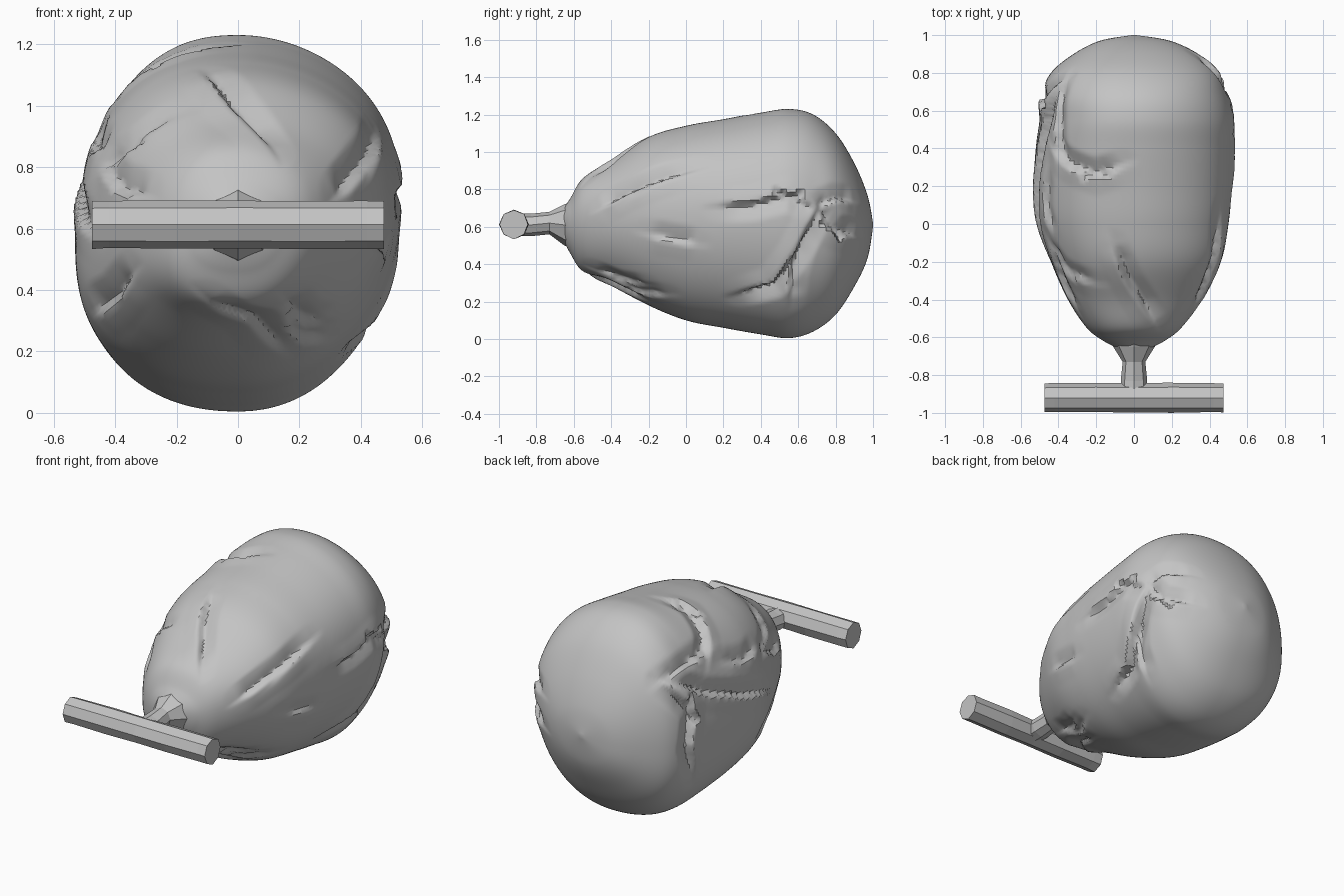
import bpy
import bmesh
import math
import random
from mathutils import Vector
from mathutils.bvhtree import BVHTree

random.seed(4)
cube = bpy.data.objects.get("Cube")
if cube:
    bpy.data.objects.remove(cube, do_unlink=True)

grey = bpy.data.materials.new("plain grey")
grey.use_nodes = True
grey.diffuse_color = (0.55, 0.55, 0.55, 1)
grey.node_tree.nodes["Principled BSDF"].inputs["Base Color"].default_value = grey.diffuse_color


def loft(rings):
    """Skin a list of closed rings and cap both ends."""
    bm = bmesh.new()
    loops = [[bm.verts.new(p) for p in ring] for ring in rings]
    count = len(loops[0])
    for first, second in zip(loops, loops[1:]):
        for i in range(count):
            j = (i + 1) % count
            bm.faces.new((first[i], first[j], second[j], second[i]))
    bm.faces.new(loops[0])
    bm.faces.new(loops[-1])
    bmesh.ops.recalc_face_normals(bm, faces=bm.faces)
    bm.normal_update()
    return bm


def finish(bm, name, smooth_angle=None):
    mesh = bpy.data.meshes.new(name)
    bm.to_mesh(mesh)
    bm.free()
    mesh.materials.append(grey)
    obj = bpy.data.objects.new(name, mesh)
    bpy.context.collection.objects.link(obj)
    if smooth_angle:
        bpy.ops.object.select_all(action="DESELECT")
        obj.select_set(True)
        bpy.context.view_layer.objects.active = obj
        bpy.ops.object.shade_smooth_by_angle(angle=math.radians(smooth_angle))
    return obj


# Sack outline: y, top, bottom, low x, high x
outline = [
    (-.66, .69, .54, -.08, .08), (-.62, .75, .46, -.16, .16),
    (-.55, .86, .36, -.25, .25), (-.4, .95, .29, -.35, .36),
    (-.2, 1.08, .18, -.44, .46), (0, 1.14, .1, -.51, .5),
    (.2, 1.175, .06, -.53, .52), (.4, 1.21, .025, -.52, .53),
    (.55, 1.23, .005, -.5, .53), (.68, 1.2, .04, -.49, .5),
    (.8, 1.1, .13, -.44, .45), (.9, .94, .28, -.32, .34),
    (.97, .77, .43, -.18, .19), (1, .62, .6, -.01, .01),
]


def spline(rows, steps):
    """Smooth the outline with a Catmull-Rom curve."""
    rows = [Vector(r) for r in rows]
    padded = [rows[0] * 2 - rows[1]] + rows + [rows[-1]]
    for a, b, c, d in zip(padded, padded[1:], padded[2:], padded[3:]):
        for k in range(steps):
            t = k / steps
            yield 0.5 * (2 * b + (c - a) * t + (2 * a - 5 * b + 4 * c - d) * t ** 2
                         + (3 * b - a - 3 * c + d) * t ** 3)
    yield rows[-1]


def sack_ring(row, count=200):
    y, top, bottom, low, high = row
    middle, half = (top + bottom) / 2, (top - bottom) / 2
    ring = []
    for i in range(count):
        angle = math.tau * i / count
        c, s = math.cos(angle), math.sin(angle)
        power = 2.05 if c > 0 else 2.3
        r = (abs(c) ** power + abs(s) ** power) ** (-1 / power)
        x = c * r * (high if c > 0 else -low)
        ring.append((x, y, middle + half * (s * r + 0.12 * c ** 3)))
    return ring


sack = loft([sack_ring(row) for row in spline(outline, 11)])
tree = BVHTree.FromBMesh(sack)

# Fold lines, drawn flat and projected on the sack from one side
sides = {
    "right": lambda u, v: (Vector((3, u, v)), Vector((-1, 0, 0))),
    "left": lambda u, v: (Vector((-3, u, v)), Vector((1, 0, 0))),
    "top": lambda u, v: (Vector((u, v, 3)), Vector((0, 0, -1))),
    "front": lambda u, v: (Vector((u, -3, v)), Vector((0, 1, 0))),
}
folds = [
    # Star of folds on the high-x side
    ("right", .04, [(.7, .7), (.55, .78), (.35, .73), (.17, .72)]),
    ("right", .03, [(.7, .7), (.8, .74), (.89, .73)]),
    ("right", .04, [(.7, .7), (.78, .58), (.9, .54)]),
    ("right", .06, [(.7, .7), (.58, .46), (.46, .3), (.28, .25)]),
    ("right", .03, [(.62, .55), (.56, .35), (.55, .22)]),
    ("right", .025, [(-.2, .55), (-.05, .52), (.05, .5)]),
    ("right", .025, [(-.4, .32), (-.25, .25), (-.1, .23)]),
    ("right", .01, [(-.3, .74), (-.06, .88)]),
    # Pucker and long folds on the low-x side
    ("left", .05, [(.76, .94), (.5, .8), (.2, .68), (-.14, .57)]),
    ("left", .05, [(.6, .35), (.66, .55), (.62, .75), (.76, .94)]),
    ("left", .04, [(.76, .94), (.55, .98), (.35, 1)]),
    ("left", .03, [(.3, .9), (.1, .85), (-.05, .86)]),
    ("left", .03, [(-.1, .8), (-.3, .72), (-.45, .7)]),
    # Folds across the top
    ("top", .045, [(-.43, .4), (-.35, .31), (-.2, .25), (-.06, .3)]),
    ("top", .04, [(-.11, -.12), (-.04, -.3), (.1, -.52)]),
    ("top", .025, [(-.45, -.1), (-.36, -.25), (-.2, -.32)]),
    # Folds around the front
    ("front", .04, [(.33, .7), (.4, .78), (.46, .9)]),
    ("front", .03, [(-.1, .36), (.04, .3), (.14, .2)]),
    ("front", .025, [(.15, .36), (.2, .3), (.27, .28)]),
    ("front", .035, [(-.46, .32), (-.4, .36), (-.34, .44)]),
]
reach = 0.1
projected = []
for side, depth, points in folds:
    hits = [tree.ray_cast(*sides[side](u, v))[0] for u, v in points]
    hits = [h for h in hits if h]
    projected.append((depth, list(zip(hits, hits[1:]))))


def fold_offset(p, normal, depth, segments):
    """Raised lip on one side of the line, sunken step on the other."""
    best = 0
    for i, (a, b) in enumerate(segments):
        line = b - a
        if (p - (a + b) / 2).length > line.length / 2 + reach:
            continue
        t = max(0, min(1, (p - a).dot(line) / line.length_squared))
        away = p - a - line * t
        if away.length >= reach:
            continue
        across = away.dot(line.cross(normal).normalized())
        step = max(-1, min(1, across / 0.014))
        along = (i + t) / len(segments)
        fade = min(1, 0.2 + 4 * min(along, 1 - along))
        amount = (0.25 if step > 0 else 0.9) * step * depth * fade
        amount *= 1 - away.length / reach
        if abs(amount) > abs(best):
            best = amount
    return best


moves = []
for vert in sack.verts:
    total = sum(fold_offset(vert.co, vert.normal, d, s) for d, s in projected)
    moves.append(vert.normal * max(-0.06, min(0.015, total)))
for vert, move in zip(sack.verts, moves):
    vert.co += move
    vert.co.z = max(0, vert.co.z)
finish(sack, "sack", 38)


# Pinched neck joining sack and handle
def neck_ring(y, width, low, high):
    middle, half = (low + high) / 2, (high - low) / 2
    angles = [math.tau * i / 8 for i in range(8)]
    return [(width * math.cos(a), y, middle + half * math.sin(a)) for a in angles]


neck = loft([
    neck_ring(-.9, .07, .55, .67), neck_ring(-.83, .07, .55, .67),
    neck_ring(-.73, .06, .56, .68), neck_ring(-.65, .11, .5, .72),
    neck_ring(-.6, .13, .48, .74),
])
finish(neck, "neck")


# Whittled eight-sided handle
def handle_ring(x, radius):
    ring = []
    for i in range(8):
        angle = math.tau * i / 8
        r = radius * random.uniform(0.93, 1)
        ring.append((x, -.92 + r * math.cos(angle), .613 + r * math.sin(angle)))
    return ring


stations = [-.475, -.42, -.2, 0, .2, .42, .475]
handle = loft([handle_ring(x, 0.08) for x in stations])
finish(handle, "handle")
